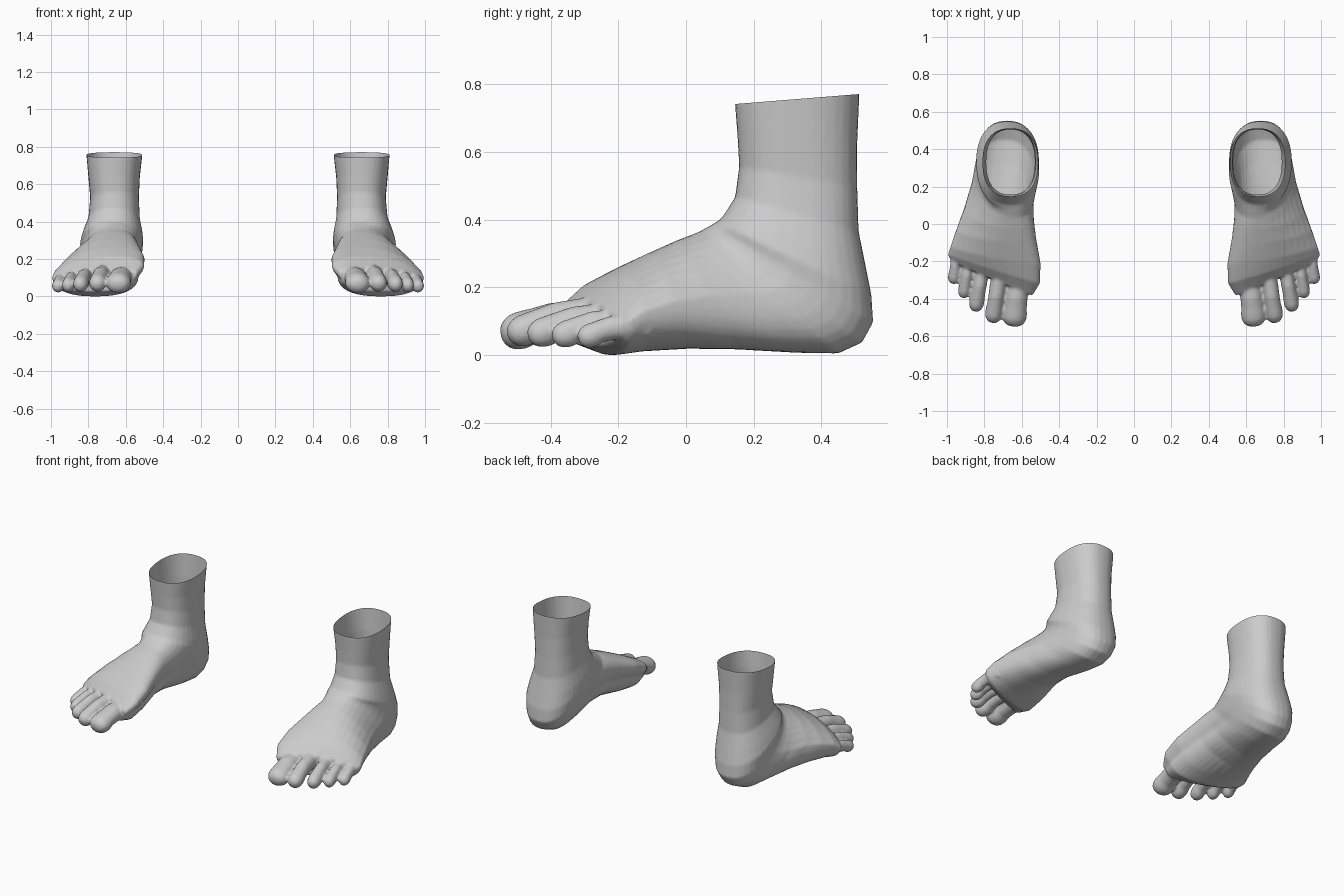
import bpy, bmesh, math
from mathutils import Vector

if "Cube" in bpy.data.objects:
    bpy.data.objects.remove(bpy.data.objects["Cube"])

skin = bpy.data.materials.new("plain grey")
skin.diffuse_color = (0.6, 0.6, 0.6, 1)
skin.use_nodes = True
skin.node_tree.nodes["Principled BSDF"].inputs["Base Color"].default_value = skin.diffuse_color
SIDES = 32


def loft(bm, rings):
    """Skin a list of point rings into a closed tube."""
    loops = [[bm.verts.new(p) for p in r] for r in rings]
    for a, b in zip(loops, loops[1:]):
        for i in range(SIDES):
            j = (i + 1) % SIDES
            bm.faces.new((a[i], a[j], b[j], b[i]))
    bm.faces.new(loops[0][::-1])
    bm.faces.new(loops[-1])


def power(v, e):
    return math.copysign(abs(v) ** e, v)


# foot sections: front/top y, z, back/bottom y, z, inner x, outer x, crest shift, skew
SECTIONS = [
    (.143, .84, .512, .84, .505, .815, 0, 0),
    (.145, .74, .512, .77, .512, .81, 0, 0),
    (.152, .65, .506, .63, .525, .80, 0, 0),
    (.157, .56, .506, .50, .53, .79, 0, 0),
    (.145, .47, .510, .37, .525, .80, 0, 0),
    (.105, .407, .530, .27, .51, .83, 0, 0),
    (.09, .397, .548, .18, .507, .845, -.01, 0),
    (.075, .388, .553, .10, .515, .84, -.02, 0),
    (.06, .38, .52, .04, .525, .845, -.03, 0),
    (.05, .374, .45, .008, .535, .855, -.04, 0),
    (.03, .364, .33, .01, .55, .87, -.05, 0),
    (-.02, .345, .15, .02, .56, .91, -.08, 0),
    (-.10, .31, 0, .022, .555, .95, -.10, .05),
    (-.20, .262, -.15, .014, .535, .982, -.11, .15),
    (-.28, .217, -.26, .002, .532, .995, -.10, .30),
    (-.345, .16, -.335, .03, .555, .98, -.06, .42),
]


def foot_ring(fy, fz, by, bz, x0, x1, crest, skew):
    pts = []
    for i in range(SIDES):
        a = 2 * math.pi * i / SIDES
        c, t = power(math.cos(a), .84), power(math.sin(a), .84)
        x = (x0 + x1) / 2 + c * (x1 - x0) / 2 + crest * max(0, t)
        k = (1 + t) / 2
        y = by + (fy - by) * k + skew * (x - .64)
        z = bz + (fz - bz) * k
        # raised inner arch
        if t < 0 and bz < .05:
            z += .05 * math.exp(-((y - .05) / .14) ** 2) * max(0, -c) * -t
        pts.append((x, y, z))
    return pts


# toes: base, tip, half width, half height
TOES = [
    ((.612, -.24, .115), (.645, -.548, .068), .064, .056),
    ((.715, -.24, .135), (.757, -.528, .066), .045, .048),
    ((.800, -.19, .120), (.850, -.468, .063), .039, .045),
    ((.875, -.15, .105), (.913, -.396, .059), .033, .041),
    ((.937, -.11, .090), (.967, -.320, .056), .032, .037),
]
# along the toe: position, width factor, height factor, lift of the knuckle
TOE_STEPS = [(0, .9, 1, 0), (.3, .95, 1, .006), (.5, .93, .97, .012),
             (.66, .95, .92, .008), (.78, 1.03, 1, 0), (.87, 1, .96, -.002),
             (.94, .82, .76, -.003), (.985, .5, .45, -.002), (1, .1, .1, 0)]


def toe_rings(base, tip, w, h):
    base, tip = Vector(base), Vector(tip)
    along = (tip - base).normalized()
    side = along.cross(Vector((0, 0, 1))).normalized()
    up = side.cross(along)
    for s, fw, fh, lift in TOE_STEPS:
        c = base.lerp(tip, s) + Vector((0, 0, lift))
        yield [c + side * w * fw * math.cos(2 * math.pi * i / SIDES)
               + up * h * fh * math.sin(2 * math.pi * i / SIDES)
               for i in range(SIDES)]


# foot and toes, fused into one skin
bm = bmesh.new()
loft(bm, [foot_ring(*s) for s in SECTIONS])
for toe in TOES:
    loft(bm, list(toe_rings(*toe)))
bmesh.ops.recalc_face_normals(bm, faces=bm.faces)
mesh = bpy.data.meshes.new("foot_form")
bm.to_mesh(mesh)
bm.free()
form = bpy.data.objects.new("foot_form", mesh)
bpy.context.collection.objects.link(form)
fuse = form.modifiers.new("fuse", 'REMESH')
fuse.mode = 'VOXEL'
fuse.voxel_size = .008
soften = form.modifiers.new("soften", 'SMOOTH')
soften.factor = .5
soften.iterations = 4
bpy.context.view_layer.update()
fused = bpy.data.meshes.new_from_object(
    form.evaluated_get(bpy.context.evaluated_depsgraph_get()))
bpy.data.objects.remove(form)

for name, sign in (("left_foot", 1), ("right_foot", -1)):
    bm = bmesh.new()
    bm.from_mesh(fused)
    # open, slightly slanted ankle rim
    bmesh.ops.bisect_plane(bm, geom=bm.verts[:] + bm.edges[:] + bm.faces[:],
                           plane_co=(0, .145, .745), plane_no=(0, -.08, 1),
                           clear_outer=True)
    low = min(v.co.z for v in bm.verts)
    for v in bm.verts:
        v.co.x *= sign
        v.co.z -= low
    if sign < 0:
        bmesh.ops.reverse_faces(bm, faces=bm.faces)
    for f in bm.faces:
        f.smooth = True
        f.material_index = 0
    me = bpy.data.meshes.new(name)
    bm.to_mesh(me)
    bm.free()
    me.materials.append(skin)
    bpy.context.collection.objects.link(bpy.data.objects.new(name, me))
bpy.data.meshes.remove(fused)
